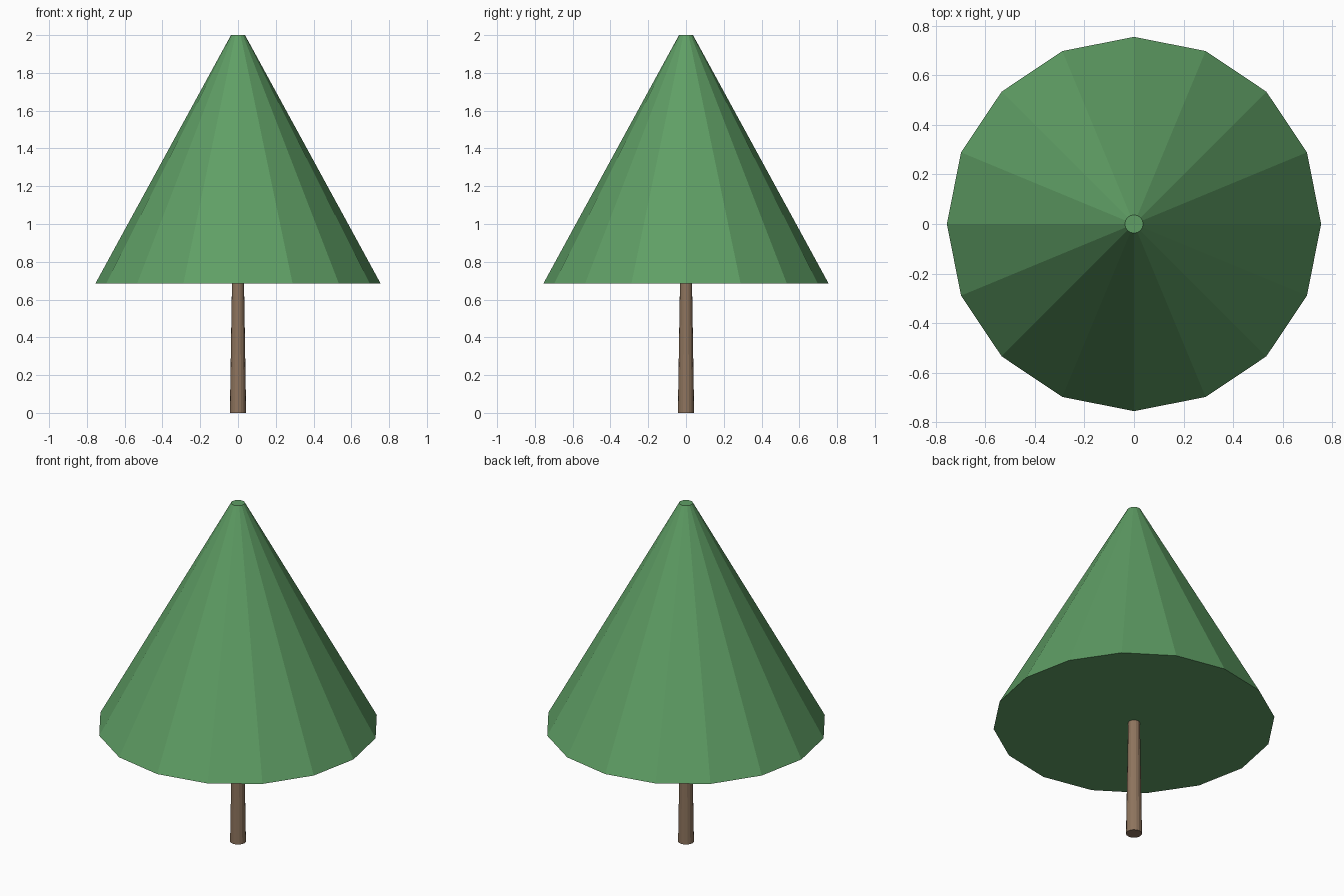
import bpy

if "Cube" in bpy.data.objects:
    bpy.data.objects.remove(bpy.data.objects["Cube"])


def make_material(name, rgb):
    mat = bpy.data.materials.new(name)
    mat.diffuse_color = (*rgb, 1.0)
    mat.use_nodes = True
    mat.node_tree.nodes["Principled BSDF"].inputs["Base Color"].default_value = mat.diffuse_color
    return mat


def tapered_part(name, r_bottom, r_top, z_bottom, z_top, mat, sides=16):
    """Flat-faced, capped cone section standing between two heights."""
    bpy.ops.mesh.primitive_cone_add(
        vertices=sides, radius1=r_bottom, radius2=r_top,
        depth=z_top - z_bottom, end_fill_type='NGON',
        location=(0, 0, (z_bottom + z_top) / 2))
    part = bpy.context.object
    part.name = name
    part.data.materials.append(mat)
    return part


leaf_green = make_material("leaf green", (0.115, 0.345, 0.13))
bark_brown = make_material("bark brown", (0.27, 0.175, 0.11))

# Slim trunk, its top touching the underside of the foliage
tapered_part("trunk", 0.043, 0.032, 0.0, 0.685, bark_brown)

# Broad foliage cone with a small flat tip
tapered_part("foliage", 0.755, 0.037, 0.685, 2.0, leaf_green)
